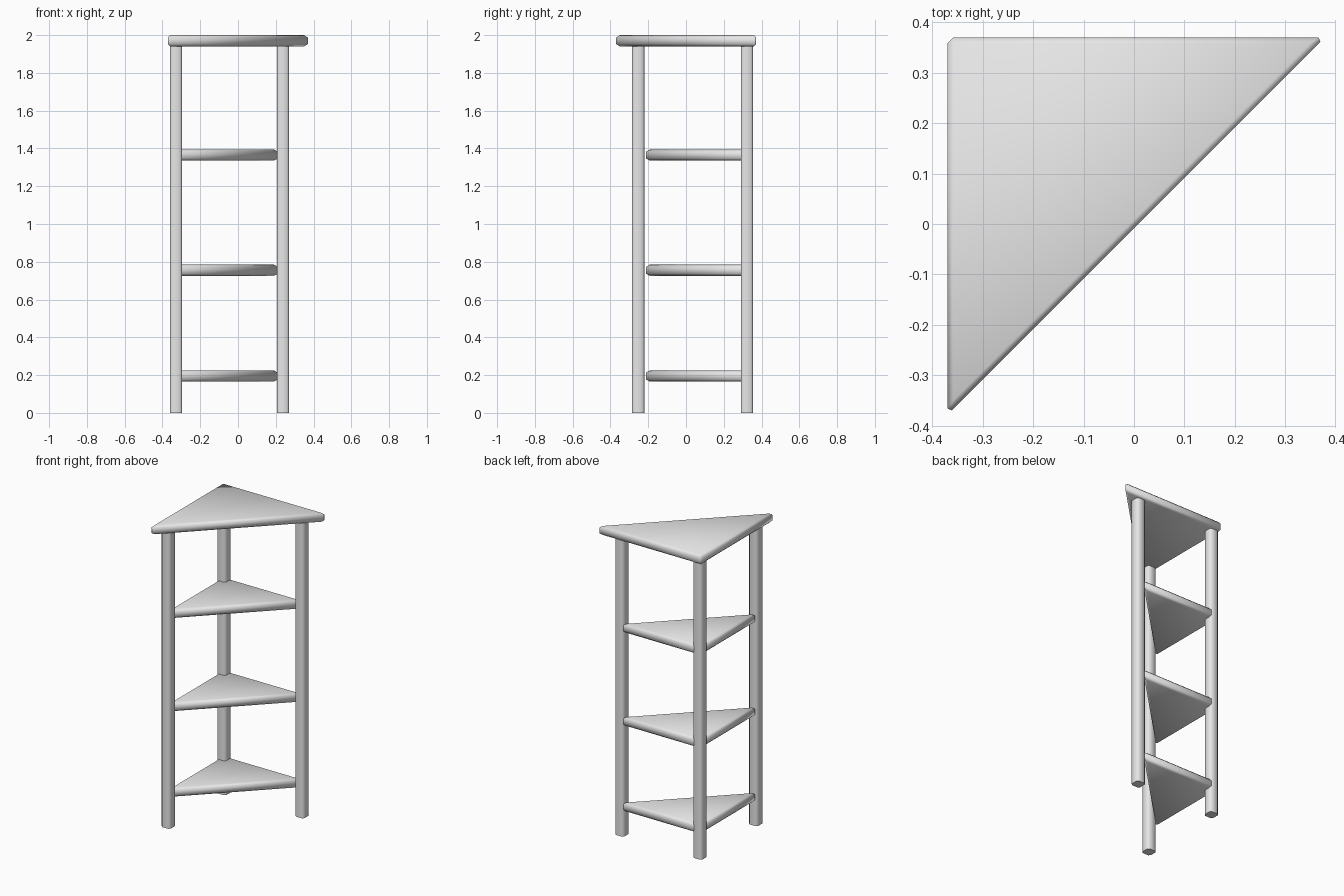
import bpy
import bmesh

cube = bpy.data.objects.get("Cube")
if cube:
    bpy.data.objects.remove(cube, do_unlink=True)

grey = bpy.data.materials.new("plain_grey")
grey.use_nodes = True
colour = (0.8, 0.8, 0.8, 1)
grey.diffuse_color = colour
grey.node_tree.nodes["Principled BSDF"].inputs["Base Color"].default_value = colour


def prism(name, outline, bottom, top, bevel, uprights_only=False):
    """Extrude a flat outline upwards and chamfer its edges."""
    bm = bmesh.new()
    base = bm.faces.new([bm.verts.new((x, y, bottom)) for x, y in outline])
    raised = bmesh.ops.extrude_face_region(bm, geom=[base])["geom"]
    moved = [v for v in raised if isinstance(v, bmesh.types.BMVert)]
    bmesh.ops.translate(bm, verts=moved, vec=(0, 0, top - bottom))
    edges = [e for e in bm.edges
             if not uprights_only or abs(e.verts[0].co.z - e.verts[1].co.z) > 0.01]
    bmesh.ops.bevel(bm, geom=edges, offset=bevel, segments=1,
                    affect="EDGES", clamp_overlap=True)
    bmesh.ops.recalc_face_normals(bm, faces=bm.faces)
    for face in bm.faces:
        # Leg ends stay flat, everything else is softly shaded
        face.smooth = not (uprights_only and abs(face.normal.z) > 0.9)
    mesh = bpy.data.meshes.new(name)
    bm.to_mesh(mesh)
    bm.free()
    mesh.materials.append(grey)
    obj = bpy.data.objects.new(name, mesh)
    bpy.context.collection.objects.link(obj)
    return obj


def triangle(x, y, side):
    """Right triangle with its square corner at the back."""
    return [(x, y), (x, y - side), (x + side, y)]


# Top board
thickness = 0.06
prism("top_board", triangle(-0.37, 0.37, 0.748), 2 - thickness, 2, 0.012)

# Three shelves between the legs
for name, z in (("lower", 0.165), ("middle", 0.725), ("upper", 1.335)):
    prism(name + "_shelf", triangle(-0.354, 0.353, 0.573), z, z + thickness, 0.012)

# Three chamfered square legs
half = 0.0325
for name, x, y in (("corner", -0.328, 0.323), ("left", 0.238, 0.323), ("front", -0.328, -0.253)):
    square = [(x - half, y - half), (x + half, y - half),
              (x + half, y + half), (x - half, y + half)]
    prism(name + "_leg", square, 0, 1.95, 0.011, uprights_only=True)
